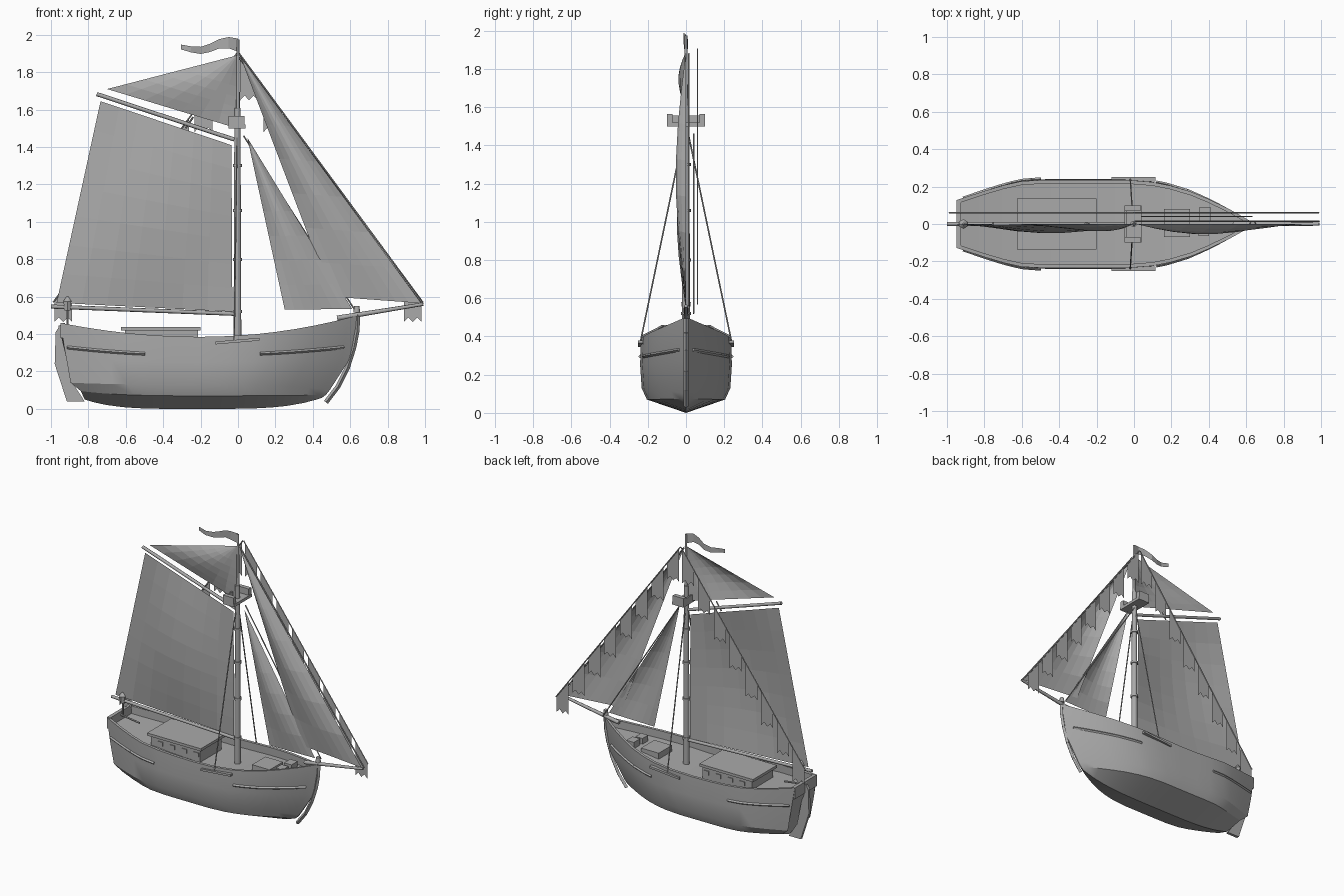
import bpy, bmesh, math
from mathutils import Vector, Matrix

if "Cube" in bpy.data.objects:
    bpy.data.objects.remove(bpy.data.objects["Cube"])

grey = bpy.data.materials.new("plain grey")
grey.diffuse_color = (0.4, 0.4, 0.4, 1)
grey.use_nodes = True
grey.node_tree.nodes["Principled BSDF"].inputs["Base Color"].default_value = grey.diffuse_color


def finish(name, bm, smooth=None):
    me = bpy.data.meshes.new(name)
    bm.to_mesh(me)
    bm.free()
    me.materials.append(grey)
    ob = bpy.data.objects.new(name, me)
    bpy.context.collection.objects.link(ob)
    if smooth:
        me.shade_smooth()
        me.set_sharp_from_angle(angle=math.radians(smooth))
    return ob


def box(name, x0, x1, y0, y1, z0, z1):
    bm = bmesh.new()
    m = Matrix.LocRotScale(Vector(((x0 + x1) / 2, (y0 + y1) / 2, (z0 + z1) / 2)), None,
                           Vector((x1 - x0, y1 - y0, z1 - z0)))
    bmesh.ops.create_cube(bm, size=1, matrix=m)
    return finish(name, bm)


def rod(name, pts, r, r2=None, sides=8):
    """Round bar through a list of points."""
    bm = bmesh.new()
    pts = [Vector(p) for p in pts]
    for a, b in zip(pts, pts[1:]):
        d = b - a
        m = Matrix.Translation((a + b) / 2) @ d.to_track_quat('Z', 'Y').to_matrix().to_4x4()
        bmesh.ops.create_cone(bm, cap_ends=True, segments=sides, radius1=r,
                              radius2=r if r2 is None else r2, depth=d.length, matrix=m)
    return finish(name, bm, 50 if sides > 5 else None)


def plate(name, outline, y, thick=0.0):
    """Flat shape in the xz plane."""
    bm = bmesh.new()
    f = bm.faces.new([bm.verts.new((x, y - thick / 2, z)) for x, z in outline])
    if thick:
        ext = bmesh.ops.extrude_face_region(bm, geom=[f])
        vs = [v for v in ext['geom'] if isinstance(v, bmesh.types.BMVert)]
        bmesh.ops.translate(bm, verts=vs, vec=(0, thick, 0))
        bmesh.ops.recalc_face_normals(bm, faces=bm.faces)
    return finish(name, bm)


def sail(name, corners, bulge, n=7):
    """Bilinear sail patch, bellied towards -y."""
    a, b, c, d = [Vector((x, 0, z)) for x, z in corners]
    bm = bmesh.new()
    grid = []
    for i in range(n + 1):
        u = i / n
        row = []
        for j in range(n + 1):
            v = j / n
            p = a.lerp(b, u).lerp(d.lerp(c, u), v)
            p.y = -bulge * math.sin(math.pi * u) * math.sin(math.pi * v)
            row.append(bm.verts.new(p))
        grid.append(row)
    for i in range(n):
        for j in range(n):
            bm.faces.new((grid[i][j], grid[i + 1][j], grid[i + 1][j + 1], grid[i][j + 1]))
    bmesh.ops.remove_doubles(bm, verts=bm.verts, dist=1e-4)
    return finish(name, bm)


# Hull: levels are (z middle, z stern, z bow, x stern, x bow, half width, power)
LEVELS = [(0.0, 0.05, 0.06, -0.82, 0.45, 0.0, 4),
          (0.07, 0.095, 0.075, -0.84, 0.47, 0.205, 3),
          (0.13, 0.14, 0.10, -0.895, 0.49, 0.232, 3),
          (0.25, 0.28, 0.27, -0.92, 0.60, 0.24, 2),
          (0.385, 0.46, 0.50, -0.95, 0.64, 0.236, 2)]
WIDTH = [(0, .54), (.09, .74), (.16, .88), (.22, .97), (.3, 1), (.57, 1), (.66, .95),
         (.72, .87), (.79, .73), (.85, .56), (.92, .33), (.97, .14), (1, .02)]


def width(t):
    for (a, wa), (b, wb) in zip(WIDTH, WIDTH[1:]):
        if t <= b:
            return wa + (wb - wa) * (t - a) / (b - a)
    return WIDTH[-1][1]


def hull_point(k, t, side):
    zm, zs, zb, xs, xb, w, p = LEVELS[k]
    z = zm + ((zs - zm) * ((.47 - t) / .47) ** p if t < .47 else (zb - zm) * ((t - .47) / .53) ** p)
    return Vector((xs + (xb - xs) * t, side * w * width(t), z))


bm = bmesh.new()
rings = []
stations = sorted([w[0] for w in WIDTH] + [.04, .38, .47])
for t in stations:
    right = [hull_point(k, t, -1) for k in (4, 3, 2, 1)]
    left = [hull_point(k, t, 1) for k in (1, 2, 3, 4)]
    top = left[-1]
    yi = max(top.y - .02, .001)
    zd = top.z - .055
    inner = [(top.x, yi, top.z), (top.x, yi, zd), (top.x, -yi, zd), (top.x, -yi, top.z)]
    rings.append([bm.verts.new(p) for p in right + [hull_point(0, t, 1)] + left + inner])
for r0, r1 in zip(rings, rings[1:]):
    for i in range(len(r0)):
        j = (i + 1) % len(r0)
        bm.faces.new((r0[i], r0[j], r1[j], r1[i]))
bm.faces.new(rings[0])
bm.faces.new(rings[-1])
bmesh.ops.recalc_face_normals(bm, faces=bm.faces)
finish("hull", bm, 28)
box("transom_rail", -0.95, -0.925, -0.125, 0.125, 0.38, 0.46)

# Stem, rudder and tiller
rod("stem", [(.64, 0, .505), (.637, 0, .42), (.62, 0, .33), (.585, 0, .22), (.535, 0, .12), (.47, 0, .035)], .013, sides=4)
plate("rudder", [(-.95, .45), (-.975, .41), (-.98, .24), (-.915, .04), (-.82, .04), (-.885, .14), (-.925, .33)], 0, .02)
rod("tiller", [(-.96, 0, .44), (-.78, 0, .415)], .007, sides=6)

# Wales, channels and shrouds on both sides
for s, tag in ((-1, "right"), (1, "left")):
    for part, t0, t1 in (("aft", 0.01, .28), ("fore", .68, .97)):
        pts = []
        for i in range(9):
            t = t0 + (t1 - t0) * i / 8
            pts.append(hull_point(3, t, s).lerp(hull_point(4, t, s), .28) + Vector((0, s * .003, 0)))
        rod(f"wale_{part}_{tag}", pts, .009, sides=4)
    plate(f"channel_{tag}", [(-.12, .345), (.115, .365), (.115, .38), (-.12, .36)], s * .238, .024)
    rod(f"shroud_{tag}", [(-.02, s * .24, .365), (-.005, s * .008, 1.48)], .004, sides=6)

# Cabin, hatch and crates on deck
box("cabin", -.605, -.215, -.12, .12, .32, .42)
box("cabin_roof", -.625, -.20, -.135, .135, .418, .437)
for s in (-1, 1):
    for i in range(4):
        x = -.55 + i * .095
        box("cabin_window", x, x + .04, s * .122 - .003, s * .122 + .003, .365, .395)
box("hatch", .16, .30, -.07, .08, .33, .395)
box("crate_left", .35, .41, .02, .09, .36, .425)
box("crate_right", .345, .40, -.065, .0, .36, .42)

# Mast with hoops, topmast and lookout platform
rod("mast", [(-.003, 0, .33), (-.003, 0, 1.61)], .022, .017, 10)
rod("topmast", [(0, 0, 1.5), (0, 0, 1.975)], .011, .007)
for z in (.52, .8, 1.06, 1.3):
    rod("mast_hoop", [(-.003, 0, z - .008), (-.003, 0, z + .008)], .026, sides=10)
box("lookout_floor", -.05, .04, -.10, .10, 1.50, 1.52)
for s in (-1, 1):
    box("lookout_side", -.05, .035, s * .085 - .015, s * .085 + .015, 1.52, 1.565)
box("lookout_back", -.05, -.04, -.07, .07, 1.52, 1.555)

# Spars
rod("boom", [(-1, 0, .547), (-.01, 0, .508)], .011)
rod("gaff", [(-.755, 0, 1.683), (-.02, 0, 1.44)], .011)
rod("gaff_strut", [(-.28, 0, 1.50), (-.24, 0, 1.56)], .005, sides=6)
rod("bowsprit", [(.53, 0, .485), (.99, 0, .56)], .014, .009)

# Sails
sail("mainsail", [(-.97, .567), (-.735, 1.645), (-.035, 1.41), (-.03, .52)], .05)
sail("topsail", [(-.70, 1.71), (-.005, 1.89), (-.005, 1.89), (-.005, 1.50)], .04)
sail("inner_jib", [(.25, .53), (.05, 1.45), (.05, 1.45), (.61, .535)], .04)
sail("outer_jib", [(.50, .60), (.01, 1.89), (.01, 1.89), (.98, .565)], .055)

# Stays
rod("outer_stay", [(.005, .015, 1.88), (.99, .015, .56)], .005, sides=6)
rod("inner_stay", [(.03, .04, 1.46), (.63, .04, .52)], .004, sides=6)

# Bunting lines fore and aft with eight cut flags each
for s, tag in ((-1, "aft"), (1, "fore")):
    rod(f"bunting_line_{tag}", [(s * .003, .06, 1.905), (s * .988, .06, .57)], .004, sides=6)
    for i in range(8):
        x0, w = .012 + .125 * i, .095
        za, zb = [1.905 - 1.355 * x for x in (x0, x0 + w)]
        low = zb - .11
        shape = [(x0, za), (x0 + w, zb), (x0 + w, low), (x0 + w * .75, low + .025),
                 (x0 + w * .5, low), (x0 + w * .25, low + .025), (x0, low)]
        plate(f"flag_{tag}", [(s * x, z) for x, z in shape], .06)

# Wavy pennant at the masthead
mid = [(0, 1.945, .035), (-.05, 1.958, .03), (-.1, 1.952, .025), (-.15, 1.93, .022), (-.2, 1.917, .019), (-.25, 1.922, .016), (-.305, 1.935, .013)]
bm = bmesh.new()
rows = [(bm.verts.new((x, .012 * math.sin(x * 30), z + h)), bm.verts.new((x, .012 * math.sin(x * 30), z - h))) for x, z, h in mid]
for (a, b), (c, d) in zip(rows, rows[1:]):
    bm.faces.new((a, b, d, c))
finish("pennant", bm)

# Stern lantern and bow fitting
rod("lantern_post", [(-.912, 0, .44), (-.912, 0, .53)], .006, sides=6)
rod("lantern_body", [(-.912, 0, .525), (-.912, 0, .575)], .019, .024, 6)
rod("lantern_cap", [(-.912, 0, .575), (-.912, 0, .60)], .026, .006, 6)
rod("bow_fitting", [(.635, 0, .515), (.635, 0, .55)], .018, .014, 8)
